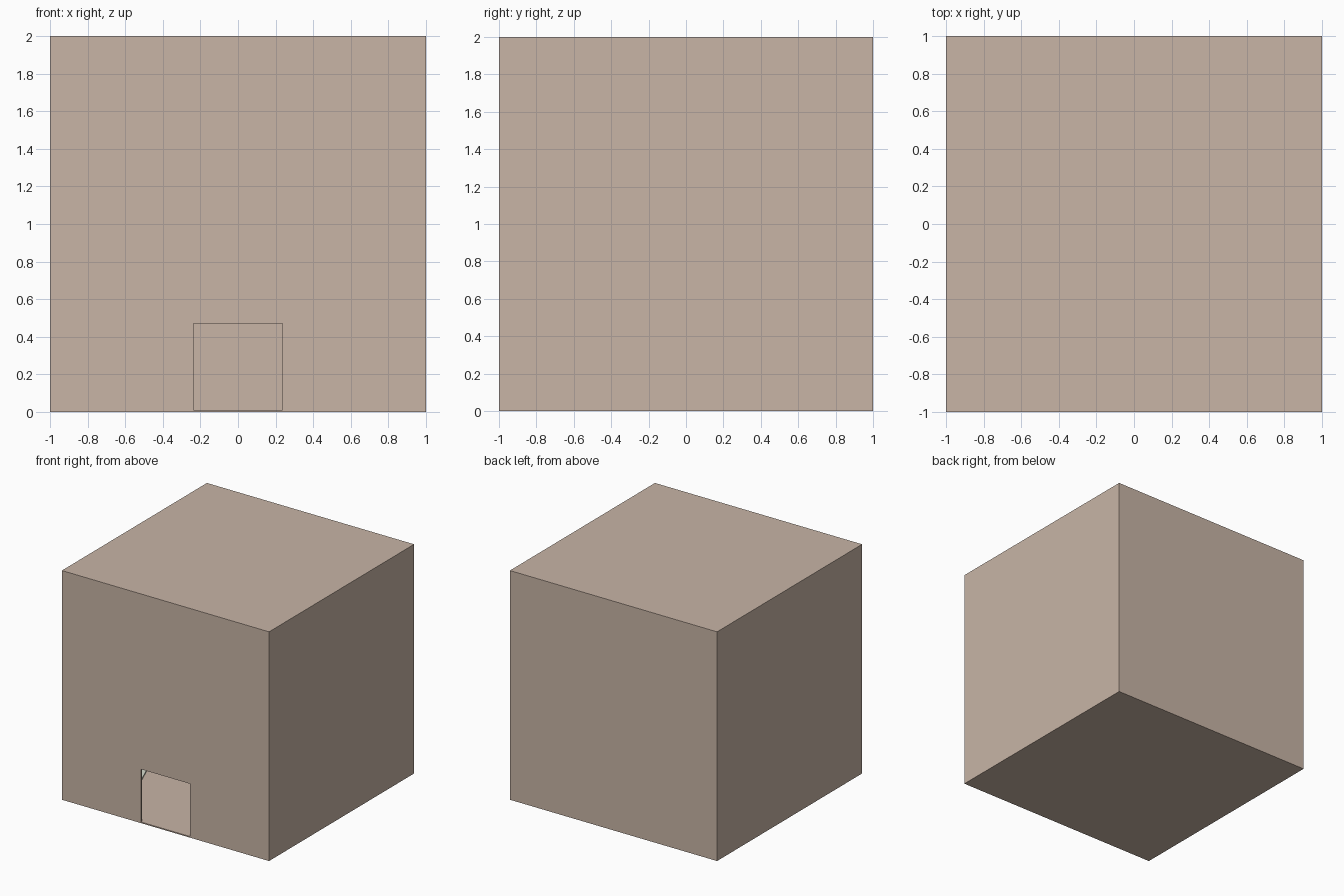
import bpy, math

if "Cube" in bpy.data.objects:
    bpy.data.objects.remove(bpy.data.objects["Cube"])

WALL = 0.015
FLOOR = 0.01
DOOR_HALF, DOOR_TOP = 0.237, 0.47


def material(name, rgb):
    m = bpy.data.materials.new(name)
    m.diffuse_color = (*rgb, 1)
    m.use_nodes = True
    m.node_tree.nodes["Principled BSDF"].inputs["Base Color"].default_value = m.diffuse_color
    return m


def box(name, lo, hi, mat=None, angle=0):
    size = [h - l for l, h in zip(lo, hi)]
    mid = [(h + l) / 2 for l, h in zip(lo, hi)]
    bpy.ops.mesh.primitive_cube_add(size=1, location=mid, rotation=(0, 0, angle))
    ob = bpy.context.object
    ob.name = name
    ob.scale = size
    bpy.ops.object.transform_apply(location=True, rotation=True, scale=True)
    if mat:
        ob.data.materials.append(mat)
    return ob


def cut(target, cutter):
    mod = target.modifiers.new("cut", 'BOOLEAN')
    mod.operation = 'DIFFERENCE'
    mod.solver = 'EXACT'
    mod.object = cutter
    bpy.context.view_layer.objects.active = target
    bpy.ops.object.modifier_apply(modifier=mod.name)
    bpy.data.objects.remove(cutter, do_unlink=True)


clay = material("clay", (0.58, 0.46, 0.38))
pale = material("pale", (0.68, 0.72, 0.62))

# hollow house shell with thin walls, roof and floor
shell = box("house_shell", (-1, -1, 0), (1, 1, 2), clay)
i = 1 - WALL
cut(shell, box("room_cutter", (-i, -i, FLOOR), (i, i, 2 - WALL)))

# doorway through the front wall, leaving the floor as a threshold
cut(shell, box("door_cutter", (-DOOR_HALF, -1.2, FLOOR), (DOOR_HALF, -0.8, DOOR_TOP)))

# small pale pad glimpsed through the doorway, turned on the floor
cx, cy, h = -0.818, -0.334, 0.12
box("floor_pad", (cx - h, cy - h, FLOOR), (cx + h, cy + h, FLOOR + 0.012),
    pale, math.radians(22))
